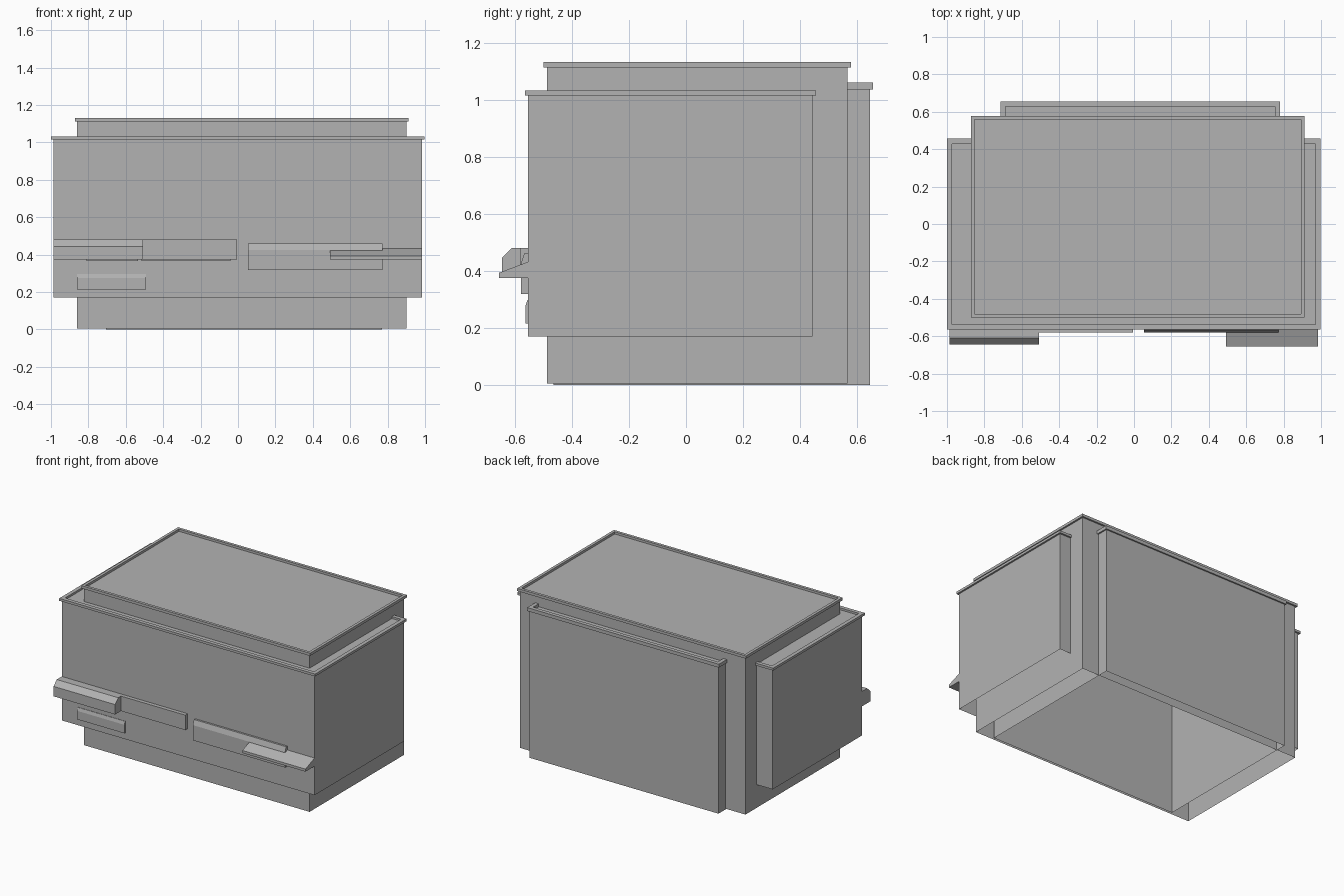
import bpy
import bmesh

cube = bpy.data.objects.get("Cube")
if cube:
    bpy.data.objects.remove(cube, do_unlink=True)

GREY = (0.45, 0.45, 0.45, 1.0)
mat = bpy.data.materials.new("plain grey")
mat.use_nodes = True
mat.diffuse_color = GREY
mat.node_tree.nodes["Principled BSDF"].inputs["Base Color"].default_value = GREY


def finish(name, bm):
    bmesh.ops.recalc_face_normals(bm, faces=bm.faces)
    mesh = bpy.data.meshes.new(name)
    bm.to_mesh(mesh)
    bm.free()
    mesh.materials.append(mat)
    obj = bpy.data.objects.new(name, mesh)
    bpy.context.collection.objects.link(obj)
    return obj


def ring(bm, x, y, z):
    corners = ((x[0], y[0]), (x[1], y[0]), (x[1], y[1]), (x[0], y[1]))
    return [bm.verts.new((cx, cy, z)) for cx, cy in corners]


def bridge(bm, a, b):
    n = len(a)
    for i in range(n):
        j = (i + 1) % n
        bm.faces.new((a[i], a[j], b[j], b[i]))


def grow(span, d):
    return span[0] - d, span[1] + d


def block(name, x, y, bottom, roof, top, lip=0.012, rim=0.027):
    """Hollow shell open below, with a flat roof sunk inside an overhanging rim."""
    bm = bmesh.new()
    ox, oy = grow(x, lip), grow(y, lip)
    ix, iy = grow(ox, -rim), grow(oy, -rim)
    loops = [ring(bm, x, y, bottom), ring(bm, x, y, roof),
             ring(bm, ox, oy, roof), ring(bm, ox, oy, top),
             ring(bm, ix, iy, top), ring(bm, ix, iy, roof + 0.003)]
    for a, b in zip(loops, loops[1:]):
        bridge(bm, a, b)
    bm.faces.new(loops[-1])
    finish(name, bm)


def extrude_x(name, x, profile):
    """Closed solid from a (y, z) profile swept along x."""
    bm = bmesh.new()
    ends = [[bm.verts.new((px, y, z)) for y, z in profile] for px in x]
    bridge(bm, *ends)
    for end in ends:
        bm.faces.new(end)
    finish(name, bm)


def plate(name, x, front, z):
    extrude_x(name, x, [(WALL, z[0]), (front, z[0]), (front, z[1]), (WALL, z[1])])


# Three overlapping building volumes
WALL = -0.553
block("core_block", (-0.86, 0.9), (-0.488, 0.566), 0.005, 1.112, 1.131, rim=0.02)
block("wide_block", (-0.987, 0.985), (WALL, 0.444), 0.17, 1.015, 1.032)
block("rear_block", (-0.705, 0.77), (-0.465, 0.645), 0.0, 1.036, 1.06, lip=0.01)

# Canopies on the front wall
extrude_x("right_canopy", (-0.987, -0.507),
          [(WALL, 0.375), (-0.645, 0.375), (-0.645, 0.445), (-0.61, 0.48), (WALL, 0.48)])
extrude_x("left_canopy", (0.493, 0.985),
          [(WALL, 0.375), (-0.655, 0.375), (-0.655, 0.393), (WALL, 0.432)])

# Sign-like boxes with sloped tops
extrude_x("left_front_box", (0.053, 0.772),
          [(WALL, 0.318), (-0.579, 0.318), (-0.579, 0.425), (-0.567, 0.46), (WALL, 0.46)])
extrude_x("lower_front_box", (-0.86, -0.492),
          [(WALL, 0.215), (-0.563, 0.215), (-0.563, 0.275), (-0.556, 0.297), (WALL, 0.297)])
plate("middle_front_box", (-0.507, -0.005), -0.58, (0.375, 0.48))

# Thin strips below the canopy and middle box
for name, span in (("canopy_strip", (-0.81, -0.535)), ("middle_strip", (-0.515, -0.04))):
    plate(name, span, -0.562, (0.365, 0.376))
